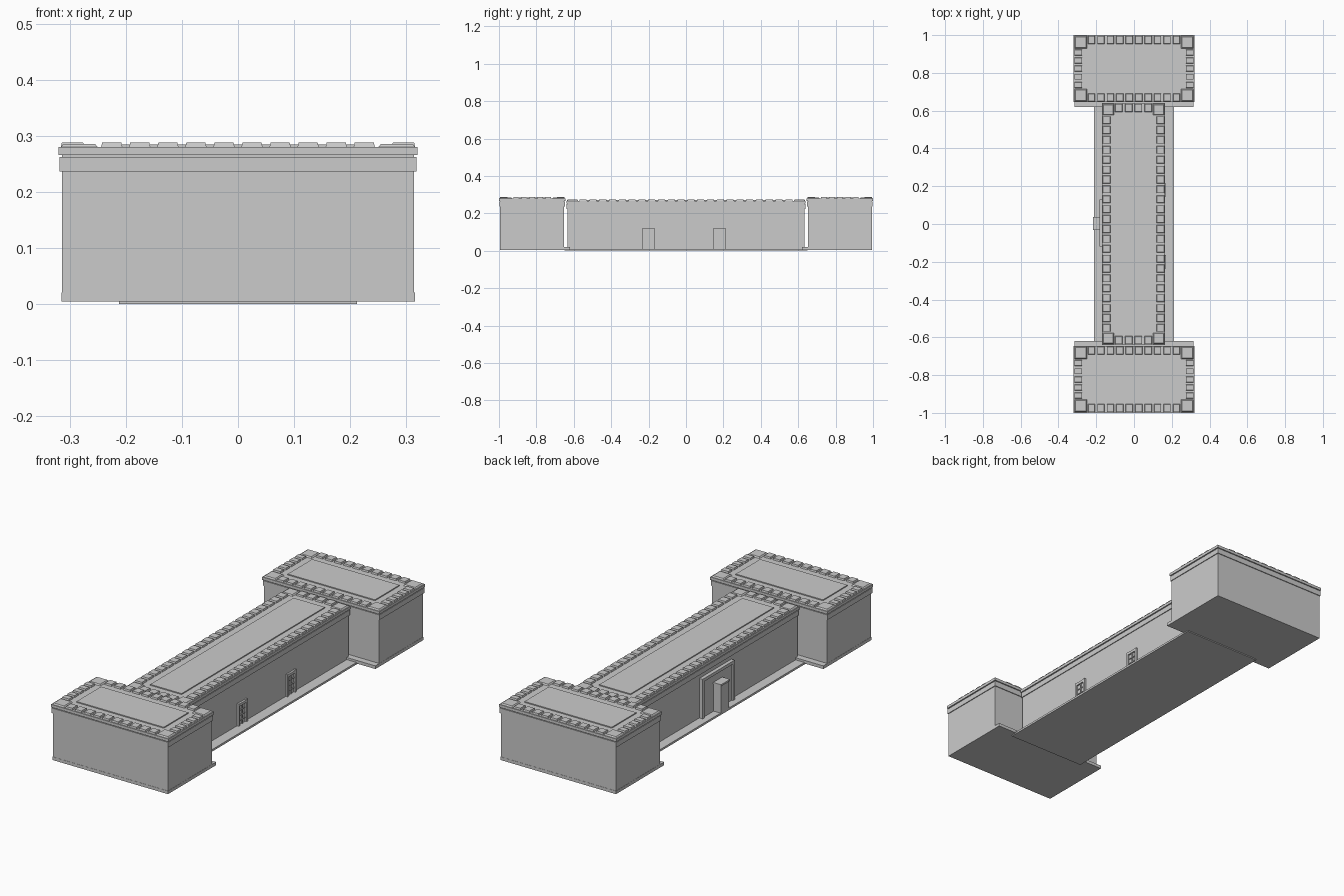
import bpy, bmesh

if "Cube" in bpy.data.objects:
    bpy.data.objects.remove(bpy.data.objects["Cube"])

def material(name, v):
    m = bpy.data.materials.new(name)
    m.diffuse_color = (v, v, v, 1)
    m.use_nodes = True
    m.node_tree.nodes["Principled BSDF"].inputs["Base Color"].default_value = m.diffuse_color
    return m

STONE = material("pale grey stone", 0.6)

def frustum(bm, x0, x1, y0, y1, z0, z1, inset=0.0):
    # box whose top may be drawn in to make a chamfered block
    i = inset
    lo = [bm.verts.new(p) for p in ((x0, y0, z0), (x1, y0, z0), (x1, y1, z0), (x0, y1, z0))]
    hi = [bm.verts.new(p) for p in ((x0+i, y0+i, z1), (x1-i, y0+i, z1), (x1-i, y1-i, z1), (x0+i, y1-i, z1))]
    bm.faces.new(lo[::-1])
    bm.faces.new(hi)
    for k in range(4):
        n = (k + 1) % 4
        bm.faces.new((lo[k], lo[n], hi[n], hi[k]))

def part(name, boxes):
    bm = bmesh.new()
    for b in boxes:
        frustum(bm, *b)
    me = bpy.data.meshes.new(name)
    bm.to_mesh(me)
    bm.free()
    me.materials.append(STONE)
    ob = bpy.data.objects.new(name, me)
    bpy.context.collection.objects.link(ob)
    return ob

def roof_blocks(name, x0, x1, y0, y1, z, nx, ny, corner, depth):
    # larger corner blocks with rows of small blocks between them
    boxes = []
    h, e = 0.008, 0.004
    for cx in (x0 + e, x1 - e - corner):
        for cy in (y0 + e, y1 - e - corner):
            boxes.append((cx, cx + corner, cy, cy + corner, z, z + h - 0.002, 0.005))
    px = (x1 - x0 - 2 * corner - 2 * e) / nx
    py = (y1 - y0 - 2 * corner - 2 * e) / ny
    for k in range(nx):
        a = x0 + e + corner + k * px
        for b in (y0 + e, y1 - e - depth):
            boxes.append((a + .006, a + px - .006, b, b + depth, z, z + h, 0.002))
    for k in range(ny):
        a = y0 + e + corner + k * py
        for b in (x0 + e, x1 - e - depth):
            boxes.append((b, b + depth, a + .006, a + py - .006, z, z + h, 0.002))
    part(name, boxes)

def block(name, x0, x1, y0, y1, z0, z1, nx, ny, corner, depth, inset):
    # wall with two stepped cornice bands, roof panel and roof blocks
    s = 0.006
    part(name + "_walls", [(x0+s, x1-s, y0+s, y1-s, z0, z1 - 0.002)])
    part(name + "_cornice", [
        (x0 + .002, x1 - .002, y0 + .002, y1 - .002, z1 - .043, z1 - .018),
        (x0, x1, y0, y1, z1 - .014, z1)])
    part(name + "_roof_panel", [(x0+inset, x1-inset, y0+inset, y1-inset, z1 - .002, z1 + .005)])
    roof_blocks(name + "_roof_blocks", x0, x1, y0, y1, z1, nx, ny, corner, depth)

# two end pavilions
block("front_pavilion", -.32, .32, -1, -.645, .02, .28, 10, 5, .066, .042, .082)
block("back_pavilion", -.32, .32, .645, 1, .02, .28, 10, 5, .066, .042, .082)

# long middle hall
block("hall", -.17, .165, -.64, .64, 0, .267, 4, 22, .06, .042, .082)

# ground slabs
part("hall_base", [(-.212, .212, -.65, .65, 0, .01)])
part("pavilion_bases", [(-.315, .315, -.995, -.62, .005, .0205),
                        (-.315, .315, .62, .995, .005, .0205)])

# two side doors with stepped frames and glazing bars
for side, y in (("front", -.2), ("back", .18)):
    w, x = .035, .157
    part(side + "_side_door_frame", [
        (x, x+.012, y-w, y-w+.011, .01, .12),
        (x, x+.012, y+w-.011, y+w, .01, .12),
        (x, x+.012, y-w, y+w, .105, .118)])
    part(side + "_side_door", [(x, x+.004, y-w+.01, y+w-.01, .01, .106)])
    part(side + "_side_door_bars",
         [(x, x+.008, y-.003, y+.003, .01, .106)] +
         [(x, x+.008, y-w+.01, y+w-.01, z, z+.004) for z in (.03, .055, .08)])

# main entrance: surround and projecting porch on the left side
part("entrance_surround", [
    (-.175, -.16, -.115, .125, .01, .2),
    (-.182, -.16, -.12, -.105, .01, .205),
    (-.182, -.16, .115, .13, .01, .205),
    (-.182, -.16, -.12, .13, .19, .205)])
part("entrance_porch", [
    (-.214, -.17, -.028, .034, .008, .145),
    (-.218, -.17, -.032, .038, .145, .153)])
